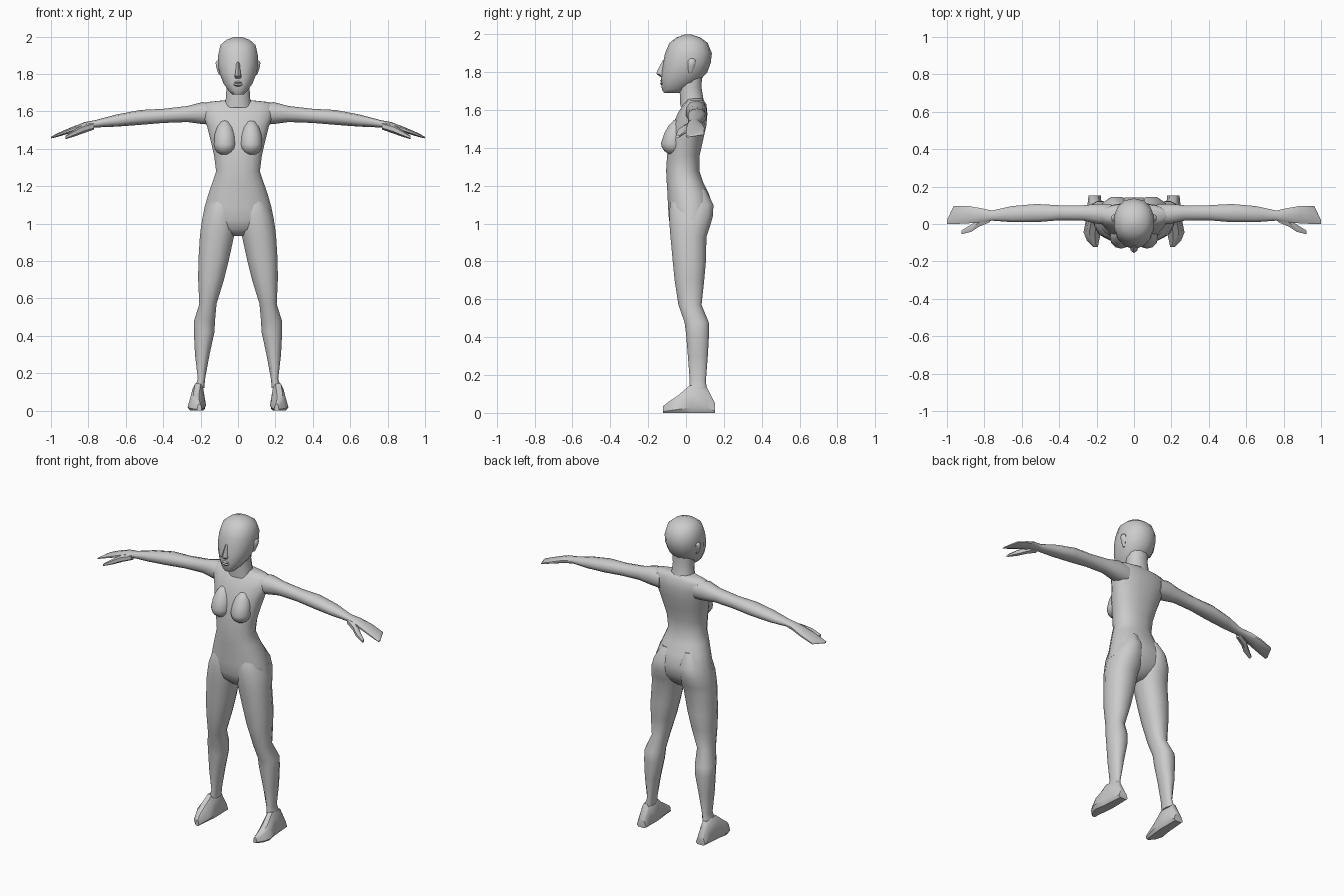
import bpy, bmesh, math
from mathutils import Vector

skin = bpy.data.materials.new("plain grey")
skin.diffuse_color = (0.6, 0.6, 0.6, 1)


def finish(name, bm, mirror, angle):
    bmesh.ops.recalc_face_normals(bm, faces=bm.faces)
    mesh = bpy.data.meshes.new(name)
    bm.to_mesh(mesh)
    bm.free()
    mesh.materials.append(skin)
    ob = bpy.data.objects.new(name, mesh)
    bpy.context.collection.objects.link(ob)
    bpy.ops.object.select_all(action='DESELECT')
    bpy.context.view_layer.objects.active = ob
    ob.select_set(True)
    bpy.ops.object.shade_smooth_by_angle(angle=math.radians(angle))
    if mirror:
        ob.modifiers.new("Mirror", 'MIRROR').use_mirror_merge = False
    return ob


def loft(name, axis, rings, sides=12, square=2.2, taper=0, mirror=False, angle=50):
    """Skin rings (position, a0, a1, b0, b1) placed along an axis."""
    bm = bmesh.new()
    loops = []
    k = math.cos(math.pi / sides) ** (2 / square)
    for pos, a0, a1, b0, b1 in rings:
        loop = []
        for i in range(sides):
            t = 2 * math.pi * (i + 0.5) / sides
            u = math.copysign(abs(math.cos(t)) ** (2 / square), math.cos(t)) / k
            v = math.copysign(abs(math.sin(t)) ** (2 / square), math.sin(t)) / k
            u *= 1 - taper * (v + 1) / 2
            a = (a0 + a1) / 2 + u * (a1 - a0) / 2
            b = (b0 + b1) / 2 + v * (b1 - b0) / 2
            co = {'x': (pos, a, b), 'y': (a, pos, b), 'z': (a, b, pos)}[axis]
            loop.append(bm.verts.new(co))
        loops.append(loop)
    for lo, hi in zip(loops, loops[1:]):
        for i in range(sides):
            j = (i + 1) % sides
            bm.faces.new((lo[i], lo[j], hi[j], hi[i]))
    bm.faces.new(loops[0])
    bm.faces.new(loops[-1])
    return finish(name, bm, mirror, angle)


def centred(rows):
    return [(z, -w, w, y0, y1) for z, w, y0, y1 in rows]


# Torso from crotch to shoulders
loft("torso", 'z', centred([
    (0.935, 0.035, -0.04, 0.06), (0.97, 0.12, -0.075, 0.10),
    (1.02, 0.192, -0.09, 0.13), (1.09, 0.178, -0.095, 0.142),
    (1.16, 0.158, -0.098, 0.12), (1.22, 0.137, -0.102, 0.09),
    (1.28, 0.117, -0.105, 0.07), (1.36, 0.127, -0.10, 0.072),
    (1.44, 0.145, -0.09, 0.09), (1.52, 0.165, -0.07, 0.108),
    (1.58, 0.187, -0.045, 0.113), (1.63, 0.19, -0.015, 0.108),
    (1.65, 0.165, 0.005, 0.095), (1.66, 0.065, 0.0, 0.09)]), sides=16, square=2.3)

# Bust
bm = bmesh.new()
bmesh.ops.create_uvsphere(bm, u_segments=12, v_segments=8, radius=1)
for v in bm.verts:
    rise = 0.13 if v.co.z > 0 else 0.06
    lean = 0.03 * max(v.co.z, 0)
    v.co = Vector((0.07 + 0.06 * v.co.x, -0.07 + 0.062 * v.co.y + lean, 1.425 + rise * v.co.z))
finish("bust", bm, True, 60)

# Legs from hip to ankle
loft("leg", 'z', [
    (0.12, 0.18, 0.232, 0.015, 0.11), (0.17, 0.176, 0.215, 0.02, 0.105),
    (0.30, 0.152, 0.23, 0.01, 0.115), (0.42, 0.126, 0.236, 0.0, 0.122),
    (0.48, 0.123, 0.235, -0.008, 0.12), (0.57, 0.115, 0.207, -0.04, 0.082),
    (0.70, 0.075, 0.213, -0.06, 0.096), (0.80, 0.05, 0.212, -0.07, 0.105),
    (0.93, 0.022, 0.204, -0.082, 0.108), (0.98, 0.01, 0.198, -0.086, 0.125),
    (1.04, 0.005, 0.188, -0.088, 0.142), (1.10, 0.01, 0.165, -0.085, 0.145),
    (1.18, 0.03, 0.12, -0.06, 0.105)], square=2.3, mirror=True)

# Feet, wide at the sole
loft("foot", 'y', [
    (0.153, 0.173, 0.247, 0, 0.05), (0.11, 0.17, 0.252, 0, 0.135),
    (0.02, 0.166, 0.262, 0, 0.145), (-0.045, 0.172, 0.275, 0, 0.09),
    (-0.09, 0.183, 0.255, 0, 0.06), (-0.122, 0.192, 0.22, 0, 0.035)],
    sides=8, square=3.5, taper=0.5, mirror=True, angle=40)

# Arms flowing into flat mitten hands
loft("arm_and_hand", 'x', [
    (0.12, 0.0, 0.105, 1.53, 1.64), (0.19, 0.0, 0.108, 1.535, 1.647),
    (0.27, 0.018, 0.10, 1.545, 1.627), (0.40, 0.02, 0.10, 1.54, 1.612),
    (0.52, 0.01, 0.107, 1.53, 1.606), (0.65, 0.01, 0.096, 1.52, 1.582),
    (0.76, 0.018, 0.072, 1.515, 1.553), (0.82, 0.01, 0.085, 1.505, 1.542),
    (0.89, 0.003, 0.097, 1.487, 1.515), (0.965, 0.0, 0.095, 1.464, 1.483),
    (1.0, 0.0, 0.02, 1.456, 1.464)], sides=10, mirror=True)

# Thumbs
loft("thumb", 'x', [
    (0.77, 0.01, 0.05, 1.505, 1.54), (0.83, -0.015, 0.03, 1.485, 1.525),
    (0.87, -0.042, -0.003, 1.47, 1.503), (0.923, -0.055, -0.035, 1.452, 1.468)],
    sides=6, mirror=True)

# Neck
loft("neck", 'z', centred([
    (1.62, 0.075, -0.03, 0.10), (1.67, 0.065, -0.032, 0.09),
    (1.72, 0.062, -0.035, 0.082), (1.79, 0.065, -0.03, 0.085)]))

# Head with a jaw that runs forward to the chin
loft("head", 'z', centred([
    (1.69, 0.03, -0.115, -0.03), (1.71, 0.05, -0.126, 0.0),
    (1.75, 0.078, -0.13, 0.065), (1.80, 0.098, -0.128, 0.11),
    (1.85, 0.108, -0.118, 0.128), (1.90, 0.106, -0.108, 0.134),
    (1.955, 0.094, -0.085, 0.112), (1.983, 0.062, -0.05, 0.075),
    (1.998, 0.02, -0.01, 0.03)]), sides=14)

# Face details
loft("nose", 'z', centred([
    (1.775, 0.014, -0.132, -0.10), (1.79, 0.018, -0.152, -0.10),
    (1.805, 0.014, -0.15, -0.10), (1.865, 0.008, -0.119, -0.09)]), sides=6)
loft("lips", 'z', centred([
    (1.733, 0.014, -0.131, -0.10), (1.742, 0.024, -0.138, -0.10),
    (1.748, 0.026, -0.131, -0.10), (1.754, 0.022, -0.138, -0.10),
    (1.764, 0.01, -0.13, -0.10)]), sides=8)
loft("ear", 'z', [
    (1.795, 0.09, 0.102, 0.015, 0.03), (1.83, 0.095, 0.115, 0.012, 0.045),
    (1.86, 0.095, 0.12, 0.012, 0.05), (1.872, 0.095, 0.112, 0.02, 0.04)],
    sides=6, mirror=True)
